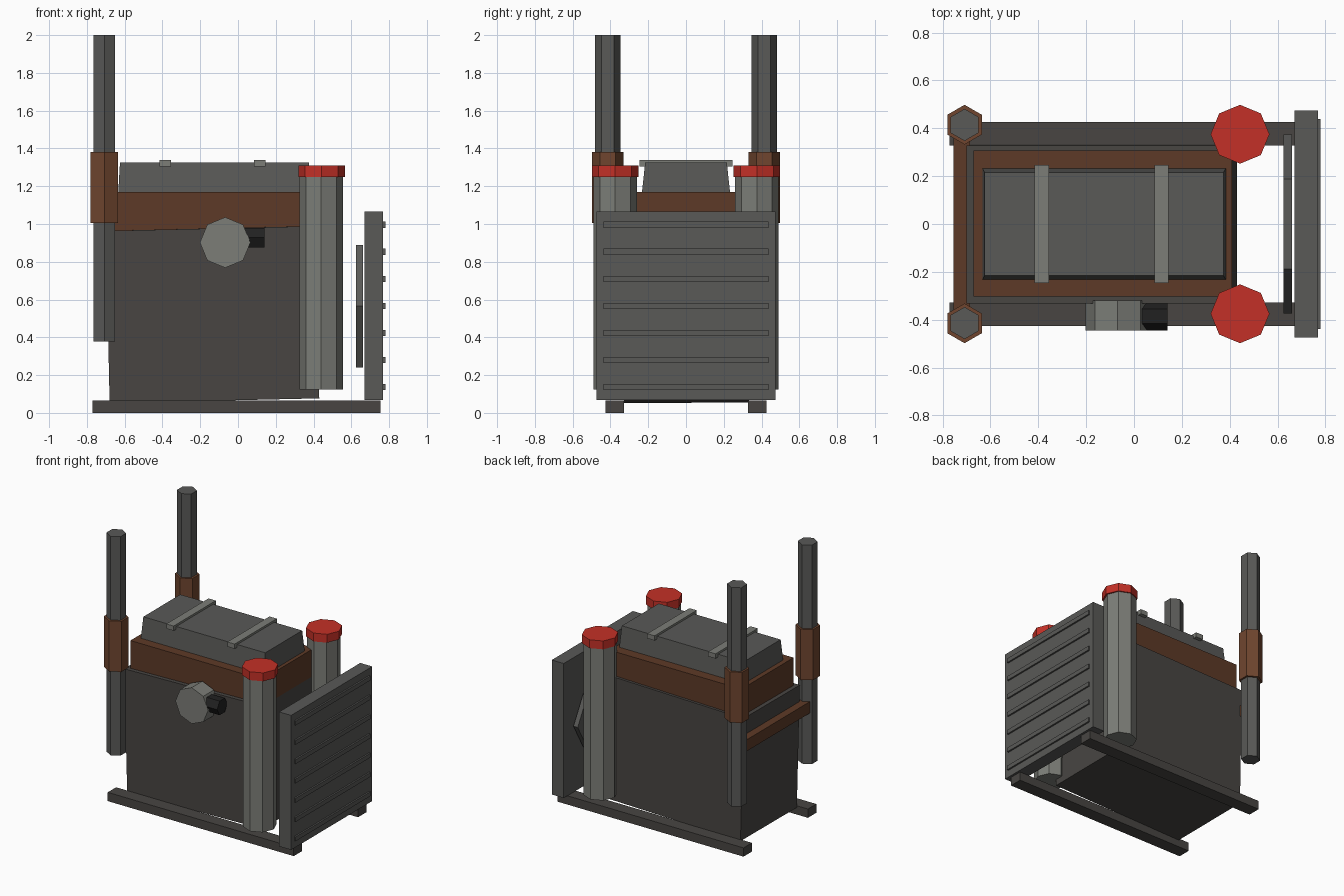
import bpy
from math import radians, pi

if "Cube" in bpy.data.objects:
    bpy.data.objects.remove(bpy.data.objects["Cube"])


def material(name, rgb):
    m = bpy.data.materials.new(name)
    m.diffuse_color = (*rgb, 1)
    m.use_nodes = True
    m.node_tree.nodes["Principled BSDF"].inputs["Base Color"].default_value = m.diffuse_color
    return m


DARK = material("dark_metal", (0.065, 0.06, 0.055))
BLACK = material("black_rubber", (0.015, 0.015, 0.015))
GREY = material("grey_metal", (0.1, 0.1, 0.095))
LIGHT = material("light_metal", (0.2, 0.205, 0.185))
BROWN = material("brown_rust", (0.11, 0.042, 0.02))
COPPER = material("copper_collar", (0.16, 0.06, 0.028))
RED = material("red_paint", (0.55, 0.03, 0.02))


def box(name, x, y, z, mat, rot=(0, 0, 0), taper=(1, 1)):
    """Box from (min, max) ranges; taper scales the top face in x and y."""
    ranges = (x, y, z)
    bpy.ops.mesh.primitive_cube_add(size=1, location=[sum(r) / 2 for r in ranges])
    o = bpy.context.object
    o.name = name
    for v in o.data.vertices:
        top = v.co.z > 0
        for i, r in enumerate(ranges):
            v.co[i] *= (r[1] - r[0]) * (taper[i] if top and i < 2 else 1)
    o.rotation_euler = [radians(a) for a in rot]
    o.data.materials.append(mat)
    return o


def prism(name, sides, r, length, loc, mat, rot=(0, 0, 0), spin=0):
    """Regular prism; spin turns its corners about its own axis."""
    bpy.ops.mesh.primitive_cylinder_add(vertices=sides, radius=r, depth=length,
                                        location=loc, rotation=rot)
    o = bpy.context.object
    o.name = name
    if spin:
        from mathutils import Matrix
        o.data.transform(Matrix.Rotation(spin, 4, 'Z'))
    o.data.materials.append(mat)
    return o


# Engine body, slightly tilted, with its rusty band and tapered cover
box("engine_block", (-0.69, 0.42), (-0.33, 0.33), (0.066, 0.978), DARK, rot=(0.3, -1.3, 0))
box("head_band", (-0.67, 0.41), (-0.303, 0.308), (0.96, 1.17), BROWN)
box("top_cover", (-0.635, 0.385), (-0.235, 0.235), (1.15, 1.325), GREY, taper=(0.98, 0.92))
for i, x in enumerate((-0.385, 0.115)):
    box(f"cover_strap_{i}", (x - 0.03, x + 0.03), (-0.247, 0.247), (1.305, 1.34), LIGHT)

# Parts on both sides
for side, s in (("front", -1), ("back", 1)):
    box(f"{side}_rail", (-0.77, 0.755), sorted((s * 0.328, s * 0.426)), (0, 0.065), DARK)
    prism(f"{side}_tank", 8, 0.115, 1.13, (0.44, s * 0.375, 0.69), LIGHT)
    prism(f"{side}_tank_cap", 8, 0.123, 0.062, (0.443, s * 0.375, 1.28), RED)
    prism(f"{side}_exhaust_stack", 6, 0.067, 1.623, (-0.708, s * 0.414, 1.1885), GREY)
    prism(f"{side}_stack_collar", 6, 0.083, 0.375, (-0.708, s * 0.415, 1.1925), COPPER)

# Bar joining the stacks
box("stack_crossbar", (-0.755, -0.685), (-0.41, 0.41), (0.755, 0.84), BROWN)

# Radiator with slats, and the fan behind it
box("radiator", (0.67, 0.768), (-0.475, 0.475), (0.068, 1.065), GREY)
for i in range(7):
    z = 0.138 + i * 0.143
    box(f"radiator_slat_{i}", (0.75, 0.78), (-0.438, 0.438), (z - 0.016, z + 0.016), GREY)
prism("fan", 6, 0.375, 0.035, (0.643, 0, 0.565), GREY, rot=(0, pi / 2, 0))

# Air filter and its short hose on the front side
prism("air_filter", 8, 0.134, 0.125, (-0.068, -0.3825, 0.902), LIGHT, rot=(pi / 2, 0, 0))
prism("filter_hose", 6, 0.06, 0.16, (0.06, -0.385, 0.928), BLACK, rot=(0, pi / 2, 0))
